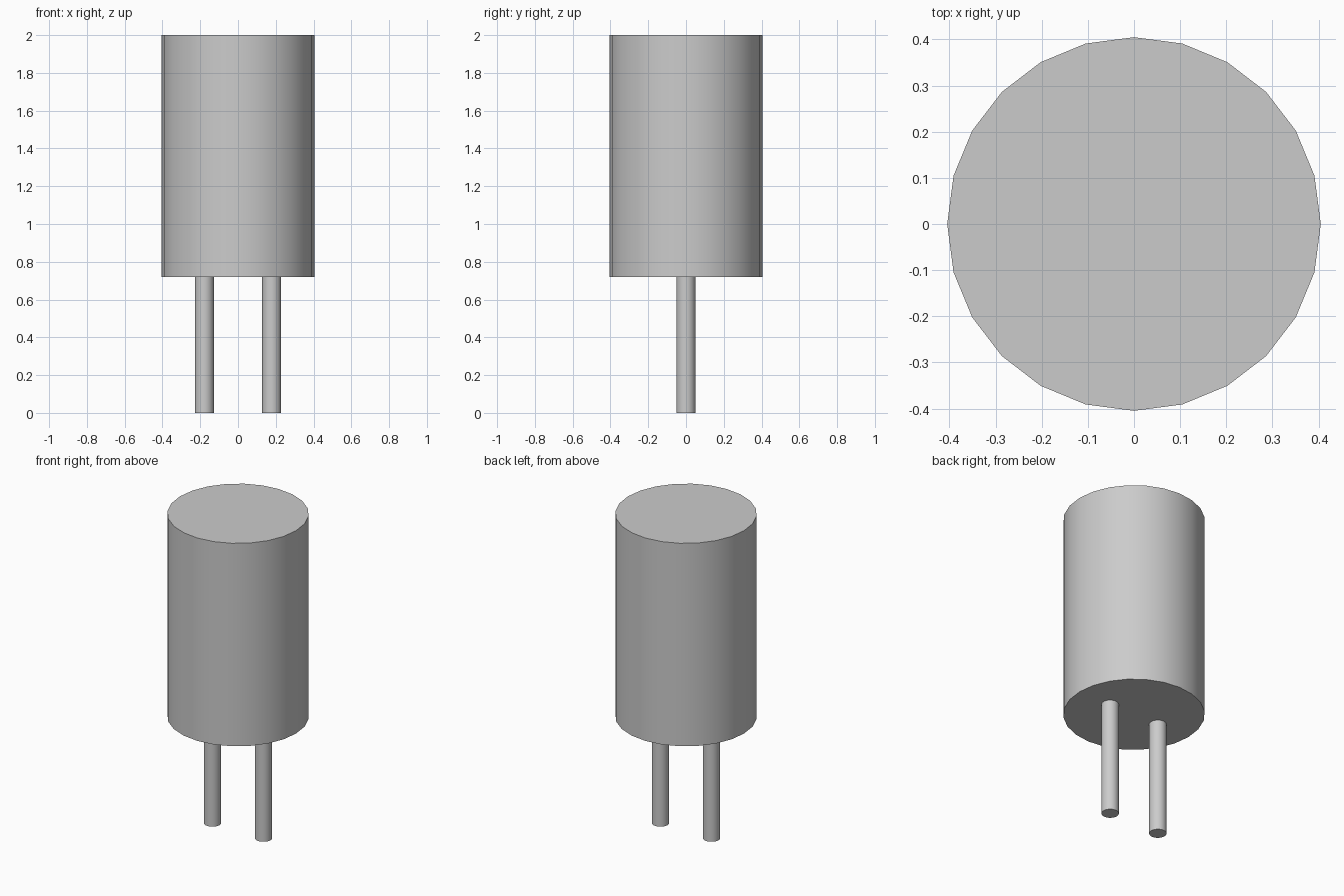
import bpy
import math

cube = bpy.data.objects.get("Cube")
if cube:
    bpy.data.objects.remove(cube, do_unlink=True)

# Single grey material
grey = bpy.data.materials.new("light_grey")
grey.use_nodes = True
color = (0.6, 0.6, 0.6, 1.0)
grey.diffuse_color = color
grey.node_tree.nodes["Principled BSDF"].inputs["Base Color"].default_value = color


def cylinder(name, x, radius, bottom, top, sides=24):
    """Upright capped cylinder with smooth sides and sharp rims."""
    bpy.ops.mesh.primitive_cylinder_add(
        vertices=sides, radius=radius, depth=top - bottom,
        location=(x, 0, (bottom + top) / 2))
    obj = bpy.context.object
    obj.name = name
    obj.data.materials.append(grey)
    bpy.ops.object.shade_smooth_by_angle(angle=math.radians(30))
    return obj


# Main can
BODY_BOTTOM = 0.72
cylinder("body", 0, 0.405, BODY_BOTTOM, 2.0)

# Two lead pins under the can
for side, name in ((1, "left_pin"), (-1, "right_pin")):
    cylinder(name, side * 0.178, 0.05, 0, BODY_BOTTOM)
